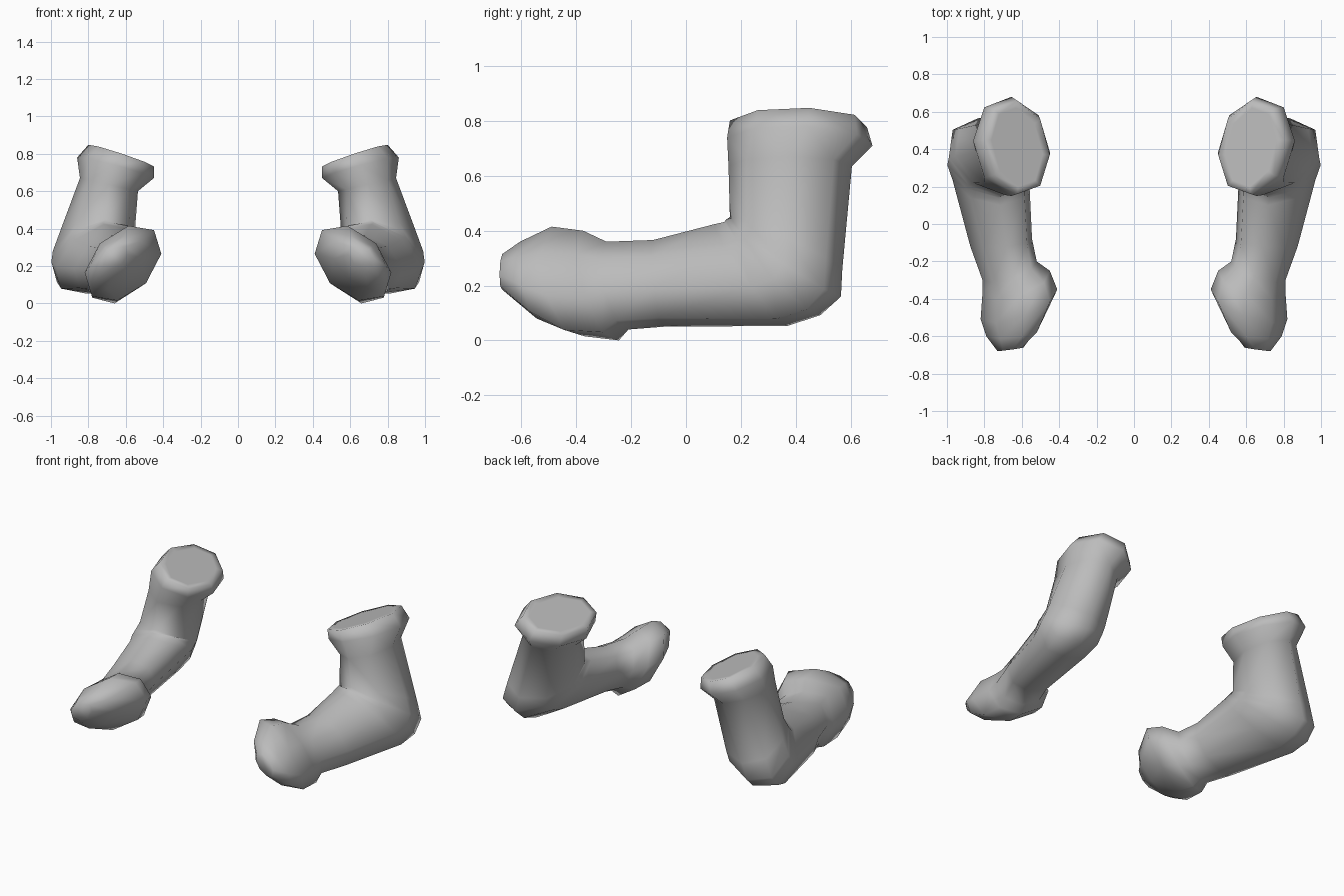
import bpy
import bmesh
from math import cos, sin, pi
from mathutils import Vector

SIDES = 8

default_cube = bpy.data.objects.get("Cube")
if default_cube:
    bpy.data.objects.remove(default_cube, do_unlink=True)


def make_material(name, colour):
    material = bpy.data.materials.new(name)
    material.use_nodes = True
    material.diffuse_color = colour
    material.node_tree.nodes["Principled BSDF"].inputs["Base Color"].default_value = colour
    return material


# Cross-sections from shoulder to fist: centre, sideways half-axis, outer-bend half-axis
shoulder = [
    ((.625, .41, .79), (.175, .04, .058), (0, .25, -.012)),
    ((.655, .415, .725), (.205, .03, .055), (0, .265, -.015)),
    ((.69, .38, .635), (.155, 0, .035), (0, .225, 0)),
]
elbow = [
    ((.755, .365, .355), (.2, 0, .02), (.05, .205, -.095)),
    ((.775, .355, .3), (.215, 0, -.02), (.06, .21, -.14)),
    ((.775, .315, .262), (.223, 0, -.04), (.05, .175, -.17)),
    ((.765, .235, .238), (.205, 0, -.04), (.05, .135, -.185)),
]
forearm = [
    ((.71, -.1, .208), (.165, -.02, -.02), (.03, .02, -.158)),
    ((.665, -.25, .2), (.145, -.05, -.02), (.02, .04, -.16)),
]
fist = [
    ((.63, -.31, .2), (.18, -.06, -.04), (.03, .065, -.2)),
    ((.615, -.43, .215), (.205, -.08, -.05), (.03, .06, -.2)),
    ((.65, -.575, .22), (.14, -.025, -.02), (.045, .03, -.14)),
    ((.66, -.67, .25), (.07, -.01, -.01), (.015, 0, -.065)),
]


def build_arm(name, side, material):
    """Loft the cross-sections into one closed arm; side is 1 or -1."""
    bm = bmesh.new()
    rings = []
    for centre, across, bend in shoulder + elbow + forearm + fist:
        ring = []
        for step in range(SIDES):
            angle = 2 * pi * step / SIDES
            point = Vector(centre) + Vector(across) * cos(angle) + Vector(bend) * sin(angle)
            point.x *= side
            ring.append(bm.verts.new(point))
        rings.append(ring)

    # Skin between neighbouring rings
    for upper, lower in zip(rings, rings[1:]):
        for i in range(SIDES):
            j = (i + 1) % SIDES
            bm.faces.new((upper[i], upper[j], lower[j], lower[i]))

    # Shoulder cap and knuckle cap, the shoulder with a soft rim around its flat top
    shoulder_cap = bm.faces.new(rings[0])
    bm.faces.new(rings[-1])
    bmesh.ops.recalc_face_normals(bm, faces=bm.faces[:])
    bmesh.ops.inset_individual(bm, faces=[shoulder_cap], thickness=.04)
    for face in bm.faces:
        face.smooth = True

    mesh = bpy.data.meshes.new(name)
    bm.to_mesh(mesh)
    bm.free()
    mesh.materials.append(material)
    arm = bpy.data.objects.new(name, mesh)
    bpy.context.collection.objects.link(arm)


grey = make_material("plain grey", (.5, .5, .5, 1))
build_arm("left_arm", 1, grey)
build_arm("right_arm", -1, grey)
